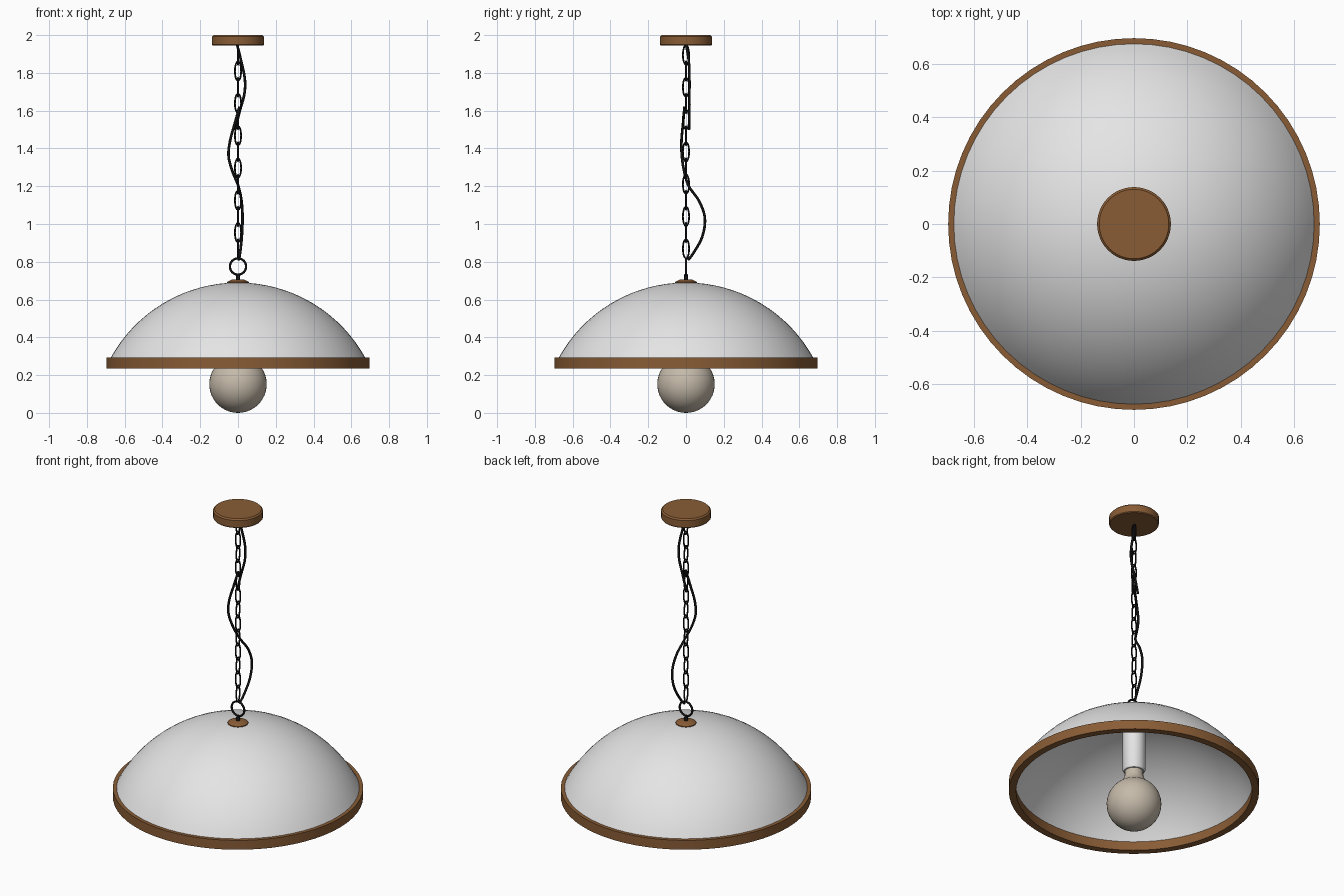
import bpy, math
from mathutils import Vector

if "Cube" in bpy.data.objects:
    bpy.data.objects.remove(bpy.data.objects["Cube"])


def material(name, rgb):
    m = bpy.data.materials.new(name)
    m.diffuse_color = (*rgb, 1)
    m.use_nodes = True
    m.node_tree.nodes["Principled BSDF"].inputs["Base Color"].default_value = m.diffuse_color
    return m


WOOD = material("brown wood", (0.25, 0.108, 0.036))
WHITE = material("white enamel", (0.78, 0.78, 0.78))
GLASS = material("warm bulb glass", (0.56, 0.49, 0.40))
BLACK = material("black metal", (0.006, 0.006, 0.006))


def add_mesh(name, verts, faces, mat, angle=35):
    me = bpy.data.meshes.new(name)
    me.from_pydata(verts, [], faces)
    me.materials.append(mat)
    ob = bpy.data.objects.new(name, me)
    bpy.context.collection.objects.link(ob)
    bpy.ops.object.select_all(action='DESELECT')
    ob.select_set(True)
    bpy.context.view_layer.objects.active = ob
    bpy.ops.object.mode_set(mode='EDIT')
    bpy.ops.mesh.select_all(action='SELECT')
    bpy.ops.mesh.remove_doubles(threshold=1e-5)
    bpy.ops.mesh.normals_make_consistent(inside=False)
    bpy.ops.object.mode_set(mode='OBJECT')
    bpy.ops.object.shade_smooth_by_angle(angle=math.radians(angle))
    return ob


def lathe(name, profile, mat, n=48, closed=False):
    """Spin (radius, z) points round the z axis."""
    verts = [(r * math.cos(2 * math.pi * i / n), r * math.sin(2 * math.pi * i / n), z)
             for i in range(n) for r, z in profile]
    k = len(profile)
    faces = [(i * k + j, (i + 1) % n * k + j, (i + 1) % n * k + (j + 1) % k, i * k + (j + 1) % k)
             for i in range(n) for j in range(k if closed else k - 1)]
    return add_mesh(name, verts, faces, mat)


def wire(name, points, radius, cyclic=False, sides=8):
    """Round tube through the points."""
    pts = [Vector(p) for p in points]
    n = len(pts)
    verts, faces = [], []
    ref = Vector((0.013, 1, 0.007)) if max(abs(p.y) for p in pts) < 1e-6 or not cyclic else Vector((1, 0, 0))
    for i, p in enumerate(pts):
        a = pts[(i - 1) % n] if cyclic else pts[max(i - 1, 0)]
        b = pts[(i + 1) % n] if cyclic else pts[min(i + 1, n - 1)]
        t = (b - a).normalized()
        u = t.cross(ref).normalized()
        v = t.cross(u)
        for s in range(sides):
            ang = 2 * math.pi * s / sides
            verts.append(p + radius * (math.cos(ang) * u + math.sin(ang) * v))
    for i in range(n if cyclic else n - 1):
        for s in range(sides):
            q, e = (i + 1) % n * sides, (s + 1) % sides
            faces.append((i * sides + s, i * sides + e, q + e, q + s))
    if not cyclic:
        faces += [tuple(range(sides)), tuple(range((n - 1) * sides, n * sides))]
    return add_mesh(name, verts, faces, BLACK, 60)


def oval(z, half_w, half_h, side_on, n=20):
    out = []
    for i in range(n):
        a = 2 * math.pi * i / n
        w = half_w * math.cos(a)
        out.append((0, w, z + half_h * math.sin(a)) if side_on else (w, 0, z + half_h * math.sin(a)))
    return out


def smooth_path(keys, steps=6):
    """Catmull-Rom curve through the key points."""
    k = [Vector(p) for p in keys]
    k = [k[0]] + k + [k[-1]]
    out = []
    for i in range(1, len(k) - 2):
        a, b, c, d = k[i - 1:i + 3]
        for s in range(steps):
            t = s / steps
            out.append(0.5 * (2 * b + (c - a) * t + (2 * a - 5 * b + 4 * c - d) * t * t
                              + (3 * b - a - 3 * c + d) * t ** 3))
    return out + [k[-1]]


# ceiling canopy
lathe("ceiling_canopy", [(0, 1.945), (0.134, 1.945), (0.138, 1.95), (0.138, 1.992),
                         (0.13, 2.0), (0, 2.0)], WOOD)

# shade: thin spherical cap, outside and inside
R, CZ, EDGE = 0.77, -0.08, math.radians(62)
outer = [(R * math.sin(EDGE * i / 16), CZ + R * math.cos(EDGE * i / 16)) for i in range(17)]
inner = [(r * 0.985, CZ + (z - CZ) * 0.985) for r, z in reversed(outer)]
lathe("shade", outer + inner, WHITE, 64)

# wooden rim band and top cap
lathe("shade_rim", [(0.695, 0.235), (0.695, 0.292), (0.66, 0.292), (0.655, 0.235)],
      WOOD, 64, closed=True)
lathe("shade_cap", [(0, 0.68), (0.057, 0.68), (0.057, 0.693), (0.035, 0.705), (0, 0.705)], WOOD, 32)

# lamp holder and bulb
lathe("lamp_socket", [(0, 0.68), (0.063, 0.68), (0.063, 0.37), (0.057, 0.36), (0, 0.36)], WHITE, 32)
bulb = [(0.152 * math.sin(a), 0.152 - 0.152 * math.cos(a))
        for a in (math.radians(150) * i / 18 for i in range(19))]
lathe("bulb", bulb + [(0.062, 0.305), (0.052, 0.33), (0.05, 0.37), (0, 0.37)], GLASS, 40)

# hanging ring with its stem
wire("hanging_ring", oval(0.775, 0.043, 0.043, False, 32), 0.006, True)
lathe("ring_stem", [(0, 0.7), (0.012, 0.7), (0.009, 0.735), (0, 0.735)], BLACK, 16)

# chain of alternating links
for i in range(13):
    wire(f"chain_link_{i + 1}", oval(1.895 - i * 0.0855, 0.0165, 0.051, i % 2 == 0), 0.0045, True)

# two lengths of loose cable
wire("cable_upper", smooth_path([(-0.005, 0, 1.95), (0.015, 0.014, 1.87), (0.036, 0.018, 1.77),
                                 (0.034, 0.018, 1.69), (0.01, 0.018, 1.6), (-0.015, 0.016, 1.5)]), 0.007)
wire("cable_lower", smooth_path([(0.008, -0.008, 1.62), (-0.018, -0.016, 1.53), (-0.042, -0.024, 1.44),
                                 (-0.05, -0.022, 1.36), (-0.03, -0.01, 1.28), (0.002, 0.015, 1.2),
                                 (0.019, 0.07, 1.12), (0.024, 0.1, 1.03), (0.02, 0.085, 0.93),
                                 (0.01, 0.035, 0.84), (0.003, 0.01, 0.81)]), 0.007)
